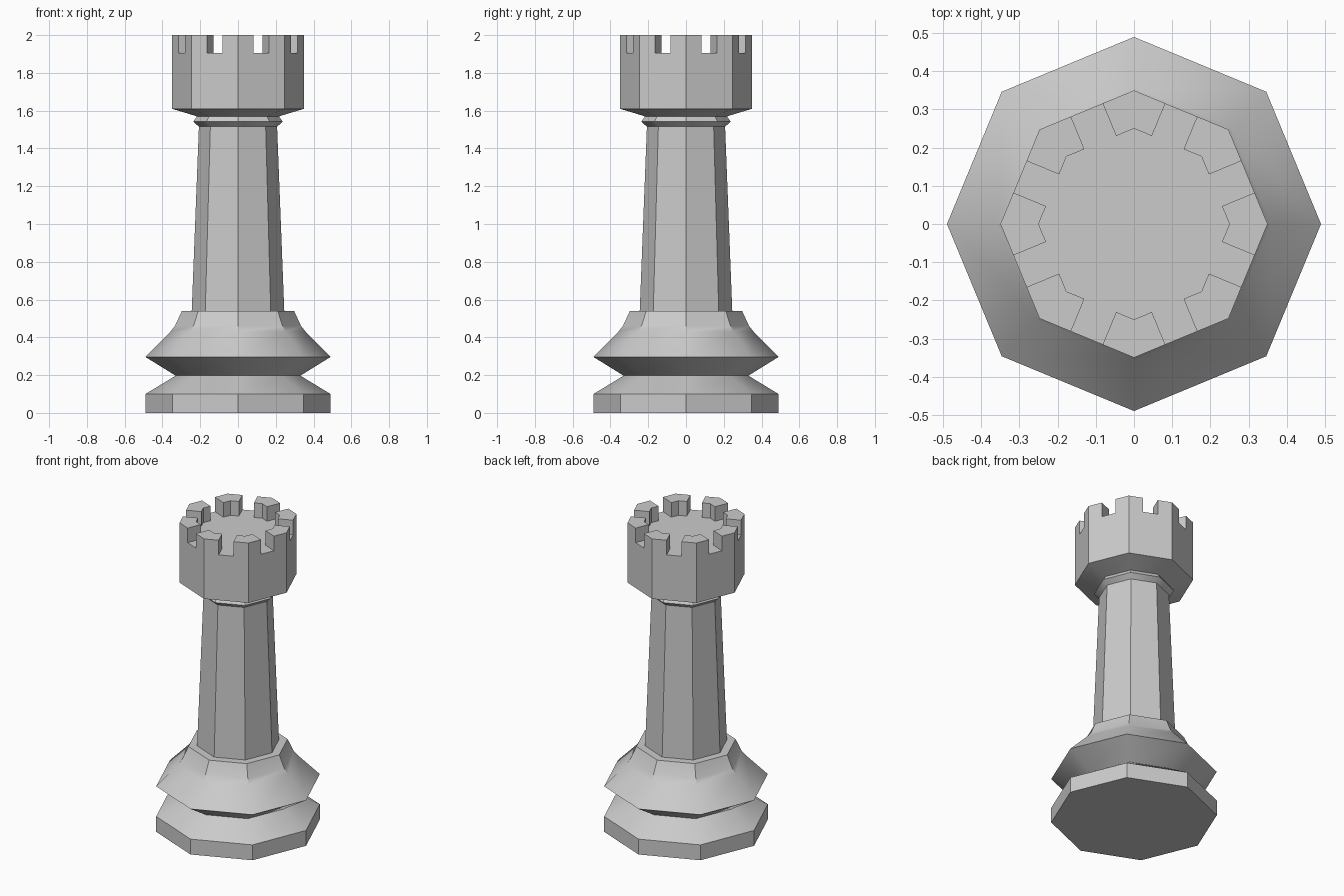
import bpy, bmesh
from math import cos, sin, tau, radians
from mathutils import Vector

if "Cube" in bpy.data.objects:
    bpy.data.objects.remove(bpy.data.objects["Cube"])

N = 8  # octagonal, corners on the axes


def corner(i, r, z):
    a = tau * i / N
    return Vector((r * cos(a), r * sin(a), z))


def face(bm, points):
    bm.faces.new([bm.verts.new(p) for p in points])


def finish(bm, name):
    bmesh.ops.remove_doubles(bm, verts=bm.verts, dist=1e-5)
    me = bpy.data.meshes.new(name)
    bm.to_mesh(me)
    bm.free()
    ob = bpy.data.objects.new(name, me)
    bpy.context.collection.objects.link(ob)
    bpy.ops.object.select_all(action='DESELECT')
    ob.select_set(True)
    bpy.context.view_layer.objects.active = ob
    bpy.ops.object.shade_smooth_by_angle(angle=radians(35))
    return ob


def lathe(bm, profile):
    # profile runs bottom to top, outward faces
    for (r0, z0), (r1, z1) in zip(profile, profile[1:]):
        for i in range(N):
            face(bm, [corner(i, r0, z0), corner(i + 1, r0, z0),
                      corner(i + 1, r1, z1), corner(i, r1, z1)])


# Foot with groove and flared skirt
bm = bmesh.new()
lathe(bm, [(0.49, 0), (0.49, 0.10), (0.33, 0.197), (0.49, 0.296),
           (0.358, 0.43), (0.334, 0.46), (0.297, 0.54), (0.245, 0.54)])
face(bm, [corner(-i, 0.49, 0) for i in range(N)])
finish(bm, "foot")

# Tapered shaft
bm = bmesh.new()
lathe(bm, [(0.245, 0.54), (0.207, 1.515)])
finish(bm, "shaft")

# Collar ring
bm = bmesh.new()
lathe(bm, [(0.207, 1.515), (0.237, 1.542), (0.217, 1.57)])
finish(bm, "collar")

# Crenellated head: each side has a notch, each corner a merlon
R, RI, Z0, ZF, ZT, HALF = 0.35, 0.25, 1.61, 1.905, 2.0, 0.045
bm = bmesh.new()
lathe(bm, [(0.217, 1.57), (R, Z0)])


def notch(i, r, z):
    a, b = corner(i, r, z), corner(i + 1, r, z)
    mid, d = (a + b) / 2, (b - a).normalized() * HALF
    return mid - d, mid + d


floor = []
for i in range(N):
    pf, qf = notch(i, R, ZF)
    pt, qt = notch(i, R, ZT)
    pif, qif = notch(i, RI, ZF)
    pit, qit = notch(i, RI, ZT)
    # outer wall with notch
    face(bm, [corner(i, R, Z0), corner(i + 1, R, Z0), corner(i + 1, R, ZT),
              qt, qf, pf, pt, corner(i, R, ZT)])
    # notch cheeks
    face(bm, [pf, pif, pit, pt])
    face(bm, [qif, qf, qt, qit])
    # inner merlon faces either side of the notch
    face(bm, [pif, corner(i, RI, ZF), corner(i, RI, ZT), pit])
    face(bm, [corner(i + 1, RI, ZF), qif, qit, corner(i + 1, RI, ZT)])
    # merlon top at the corner
    prev_q, prev_qi = notch(i - 1, R, ZT)[1], notch(i - 1, RI, ZT)[1]
    face(bm, [prev_q, corner(i, R, ZT), pt, pit, corner(i, RI, ZT), prev_qi])
    floor += [corner(i, RI, ZF), pif, pf, qf, qif]
face(bm, floor)
finish(bm, "battlement_head")
